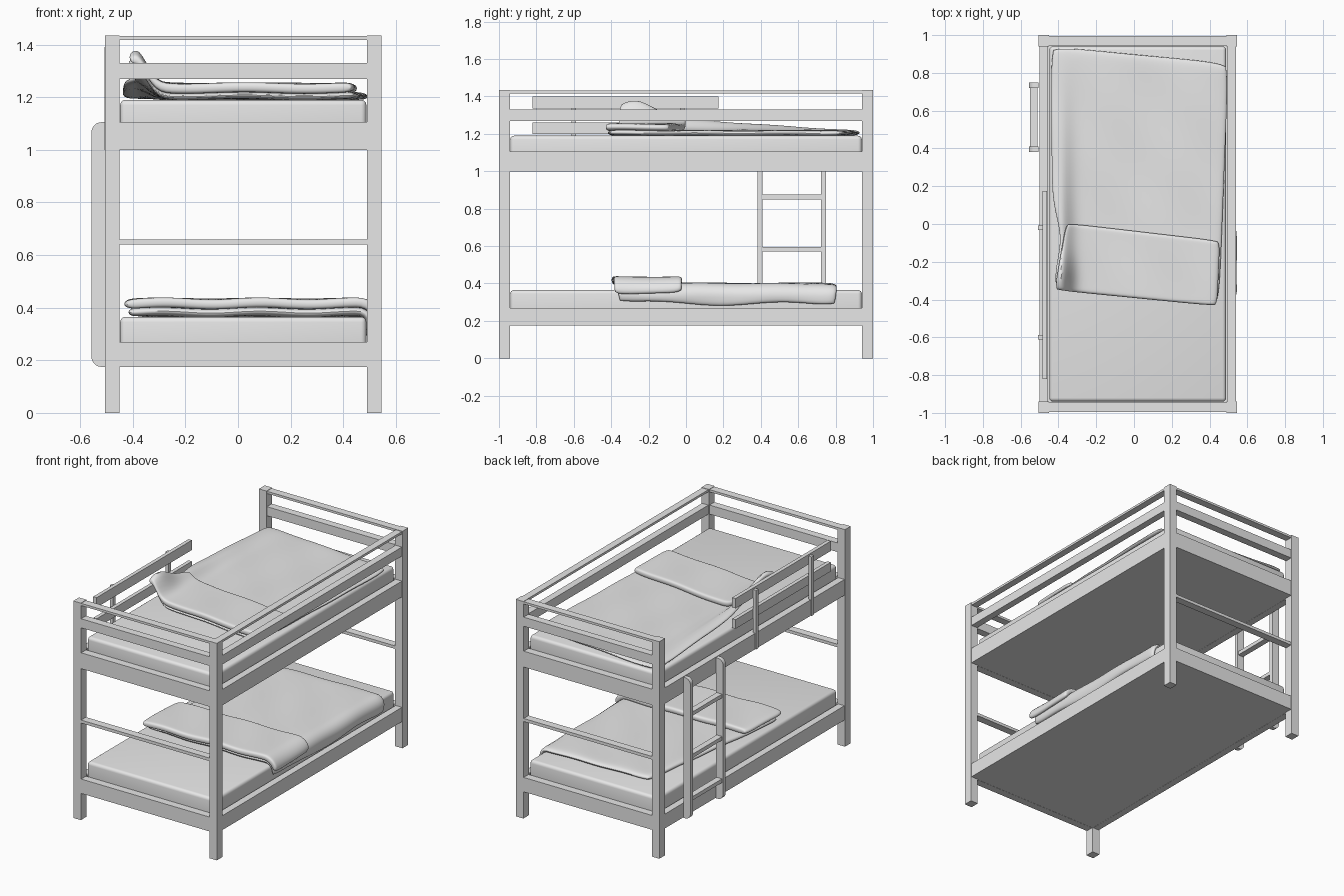
import bpy, bmesh
from math import sin, cos, pi, exp
from mathutils import Vector

cube = bpy.data.objects.get("Cube")
if cube:
    bpy.data.objects.remove(cube, do_unlink=True)

grey = bpy.data.materials.new("plain grey")
grey.use_nodes = True
grey.diffuse_color = (0.8, 0.8, 0.8, 1)
grey.node_tree.nodes["Principled BSDF"].inputs["Base Color"].default_value = (0.8, 0.8, 0.8, 1)


def finish(name, bm, smooth=False):
    bmesh.ops.recalc_face_normals(bm, faces=bm.faces)
    mesh = bpy.data.meshes.new(name)
    bm.to_mesh(mesh)
    bm.free()
    mesh.materials.append(grey)
    obj = bpy.data.objects.new(name, mesh)
    bpy.context.collection.objects.link(obj)
    if smooth:
        bpy.ops.object.select_all(action="DESELECT")
        obj.select_set(True)
        bpy.context.view_layer.objects.active = obj
        bpy.ops.object.shade_smooth_by_angle()
    return obj


def box(name, xs, ys, zs, bevel=0, pick=None, segments=4):
    """Box between limits; bevels the edges whose midpoint passes pick."""
    bm = bmesh.new()
    bmesh.ops.create_cube(bm, size=1)
    for v in bm.verts:
        v.co = Vector([(a + b) / 2 + c * (b - a) for (a, b), c in zip((xs, ys, zs), v.co)])
    if bevel:
        edges = [e for e in bm.edges if pick is None or pick((e.verts[0].co + e.verts[1].co) / 2, e)]
        bmesh.ops.bevel(bm, geom=edges, offset=bevel, segments=segments, profile=0.5, affect="EDGES")
    return finish(name, bm, bevel > 0)


def pad(name, place, half, n=48):
    """Soft closed quilt: place(u, v) gives the mid-surface point and normal."""
    bm = bmesh.new()
    for side in (-1, 1):
        made = bmesh.ops.create_grid(bm, x_segments=n, y_segments=n, size=1)
        for vert in made["verts"]:
            u, v = sin(vert.co.x * pi / 2), sin(vert.co.y * pi / 2)
            puff = max(0, (1 - abs(u) ** 30) * (1 - abs(v) ** 30)) ** 0.5
            point, normal = place(u, v)
            vert.co = point + normal * (side * half * puff)
    bmesh.ops.remove_doubles(bm, verts=bm.verts, dist=0.0002)
    return finish(name, bm, True)


def quad(u, v, corners):
    """Bilinear position; corners are front left, front right, back right, back left."""
    a, b, c, d = (Vector(p) for p in corners)
    s, t = (u + 1) / 2, (v + 1) / 2
    # pull the corners in so that the outline is rounded
    k = 0.03 * abs(u * v) ** 8
    p = a.lerp(b, s).lerp(d.lerp(c, s), t)
    return p.lerp((a + b + c + d) / 4, k)


LEFT, RIGHT, END, TOP = -0.505, 0.545, 1.0, 1.435
POST_X = {"left": (LEFT, -0.45), "right": (0.49, RIGHT)}
RAIL_X = {"left": (LEFT + 0.004, -0.455), "right": (0.495, RIGHT - 0.004)}
INNER_X, INNER_Y = (-0.45, 0.49), (-0.94, 0.94)

# corner posts and end rails
for end, sign in (("front", -1), ("back", 1)):
    def span(a, b):
        return tuple(sorted((sign * a, sign * b)))
    for side, xs in POST_X.items():
        box(f"{end}_{side}_post", xs, span(0.94, END), (0, TOP))
    for part, zs in (("lower_frame", (0.175, 0.27)), ("middle_rail", (0.64, 0.66)),
                     ("upper_frame", (1.0, 1.105)), ("guard_board", (1.27, 1.33)),
                     ("top_rail", (1.417, 1.432))):
        box(f"{end}_{part}", INNER_X, span(0.945, END - 0.004), zs)

# long side rails
for side, xs in RAIL_X.items():
    box(f"{side}_lower_frame", xs, INNER_Y, (0.175, 0.27))
    box(f"{side}_upper_frame", xs, INNER_Y, (1.0, 1.105))
box("right_guard_board", RAIL_X["right"], INNER_Y, (1.27, 1.33))
box("right_top_rail", RAIL_X["right"], INNER_Y, (1.417, 1.432))

# bed bases and mattresses
for level, z, top in (("lower", 0.175, 0.365), ("upper", 1.0, 1.19)):
    box(f"{level}_base", (-0.47, 0.51), (-0.96, 0.96), (z + 0.001, z + 0.03))
    box(f"{level}_mattress", (-0.448, 0.488), INNER_Y, (z + 0.03, top), 0.02)

# short guard on the ladder side
for part, zs in (("upper", (1.335, 1.4)), ("lower", (1.2, 1.26))):
    box(f"short_guard_{part}_board", (-0.485, -0.46), (-0.82, 0.175), zs)
for i, y in enumerate((-0.6, -0.02)):
    box(f"short_guard_bracket_{i + 1}", (-0.508, -0.485), (y - 0.012, y + 0.012), (1.0, 1.39))

# ladder
for part, y in (("front", 0.395), ("back", 0.735)):
    box(f"ladder_{part}_stile", (-0.557, LEFT), (y - 0.014, y + 0.014), (0.175, 1.105), 0.038,
        lambda m, e: m.x < -0.54 and abs(e.verts[0].co.y - e.verts[1].co.y) > 0.01, 6)
for i, z in enumerate((0.29, 0.57, 0.85)):
    box(f"ladder_rung_{i + 1}", (-0.55, -0.51), (0.4, 0.73), (z, z + 0.025))


# upper quilt, its left edge pushed up by the short guard
def lift(x, y):
    rise = 0.06 * max(0, min(1, (0.9 - y) / 0.9)) + 0.065 * exp(-((y + 0.27) / 0.12) ** 2)
    return rise * exp(-((min(0, -x - 0.39)) / 0.06) ** 2)


def upper_layer(corners, z, bow):
    def place(u, v):
        p = quad(u, v, corners)
        x = p.x + bow * exp(-((p.y + 0.08) / 0.16) ** 2) * max(0, -u) ** 3
        wave = 0.003 * sin(14 * p.x + 5 * p.y) * sin(9 * p.y + 2)
        return Vector((x, p.y, z + wave + lift(x, p.y))), Vector((0, 0, 1))
    return place


pad("upper_quilt", upper_layer(((-0.43, -0.34), (0.45, -0.43), (0.5, 0.85), (-0.44, 0.94)), 1.205, 0.04), 0.014)
pad("upper_quilt_fold", upper_layer(((-0.42, -0.35), (0.44, -0.435), (0.455, -0.09), (-0.36, 0.005)), 1.235, 0), 0.019)


# lower quilt, draped over the right edge
def lower_layer(corners, z, radius):
    bend = 0.455

    def place(u, v):
        p = quad(u, v, corners)
        over = max(0, p.x - bend)
        angle = min(over / radius, pi / 2)
        drop = max(0, over - radius * pi / 2)
        normal = Vector((sin(angle), 0, cos(angle)))
        x = min(p.x, bend) + radius * sin(angle)
        height = z - radius * (1 - cos(angle)) - drop * (1 + 0.25 * sin(9 * p.y))
        wave = 0.004 * sin(17 * p.x + 8 * p.y) * sin(6 * p.y + 1)
        return Vector((x, p.y, height)) + normal * wave, normal
    return place


pad("lower_quilt", lower_layer(((-0.43, -0.37), (0.57, -0.37), (0.58, 0.81), (-0.28, 0.79)), 0.383, 0.05), 0.018)
pad("lower_quilt_fold", lower_layer(((-0.435, -0.4), (0.575, -0.385), (0.565, -0.02), (-0.42, -0.03)), 0.416, 0.08), 0.019)
